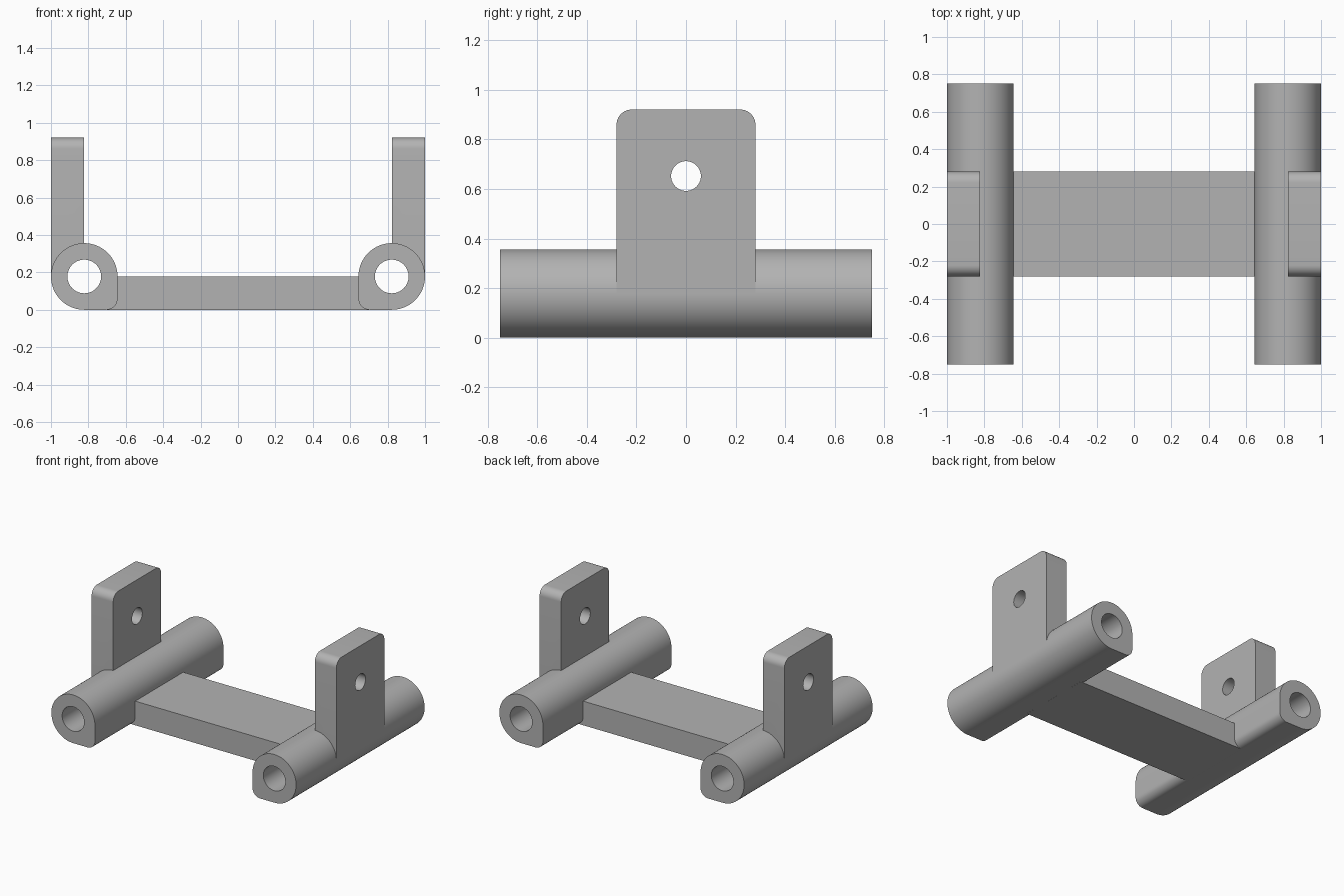
import bpy
import bmesh
from math import cos, sin, pi, radians
from mathutils import Vector

cube = bpy.data.objects.get("Cube")
if cube:
    bpy.data.objects.remove(cube, do_unlink=True)

grey = bpy.data.materials.new("light grey")
grey.use_nodes = True
colour = (0.45, 0.45, 0.45, 1)
grey.diffuse_color = colour
grey.node_tree.nodes["Principled BSDF"].inputs["Base Color"].default_value = colour

R = 0.178            # tube radius, also its axis height
AXIS_X = 1 - R       # tube axis offset from the middle
HALF = 0.28          # half depth of the bar and the tabs
TAB_T = 0.176        # tab thickness
FILLET = 0.06


def arc(cx, cy, r, start, end, steps):
    """Points on an arc, angles in degrees."""
    angles = [radians(start + (end - start) * i / steps) for i in range(steps + 1)]
    return [(cx + r * cos(a), cy + r * sin(a)) for a in angles]


def circle(cx, cy, r):
    return arc(cx, cy, r, 0, 360, 64)[:-1]


def extrude(name, profile, axis, start, end):
    """Solid from a profile: (x, z) swept along y, or (y, z) swept along x."""
    def place(p, d):
        return Vector((p[0], d, p[1]) if axis == "y" else (d, p[0], p[1]))
    bm = bmesh.new()
    face = bm.faces.new([bm.verts.new(place(p, start)) for p in profile])
    grown = bmesh.ops.extrude_face_region(bm, geom=[face], use_keep_orig=True)
    moved = [g for g in grown["geom"] if isinstance(g, bmesh.types.BMVert)]
    shift = place((0, 0), end - start)
    bmesh.ops.translate(bm, verts=moved, vec=shift)
    bmesh.ops.recalc_face_normals(bm, faces=bm.faces)
    mesh = bpy.data.meshes.new(name)
    bm.to_mesh(mesh)
    bm.free()
    mesh.materials.append(grey)
    obj = bpy.data.objects.new(name, mesh)
    bpy.context.collection.objects.link(obj)
    return obj


def activate(obj):
    bpy.ops.object.select_all(action="DESELECT")
    obj.select_set(True)
    bpy.context.view_layer.objects.active = obj


def drill(obj, cutter):
    """Cut the hole, then discard the cutter."""
    cutter.hide_render = True
    mod = obj.modifiers.new("hole", "BOOLEAN")
    mod.operation, mod.solver, mod.object = "DIFFERENCE", "EXACT", cutter
    activate(obj)
    bpy.ops.object.modifier_apply(modifier=mod.name)
    bpy.data.objects.remove(cutter, do_unlink=True)


def smooth(obj):
    activate(obj)
    bpy.ops.object.shade_smooth_by_angle(angle=radians(30))


for side, s in (("left", 1), ("right", -1)):
    # Tube: round, with a squared inner lower corner
    outline = arc(AXIS_X, R, R, -90, 180, 60)
    outline += arc(AXIS_X - R + FILLET, FILLET, FILLET, 180, 270, 10)
    tube = extrude(side + "_tube", [(s * x, z) for x, z in outline], "y", -0.75, 0.75)
    drill(tube, extrude("bore_cutter", circle(s * AXIS_X, R, 0.09), "y", -1, 1))
    smooth(tube)

    # Upright tab: rounded top corners, standing in the tube wall
    outline = [(-HALF, R), (HALF, R)]
    outline += arc(HALF - FILLET, 0.92 - FILLET, FILLET, 0, 90, 10)
    outline += arc(FILLET - HALF, 0.92 - FILLET, FILLET, 90, 180, 10)
    tab = extrude(side + "_tab", outline, "x", s * (1 - TAB_T), s)
    drill(tab, extrude("pin_cutter", circle(0, 0.652, 0.06), "x", s * 0.7, s * 1.1))
    drill(tab, extrude("bore_cutter", circle(s * AXIS_X, R, 0.1), "y", -1, 1))
    smooth(tab)

# Crossbar between the tubes
X = 0.70
extrude("crossbar", [(-X, 0), (X, 0), (X, R), (-X, R)], "y", -HALF, HALF)
